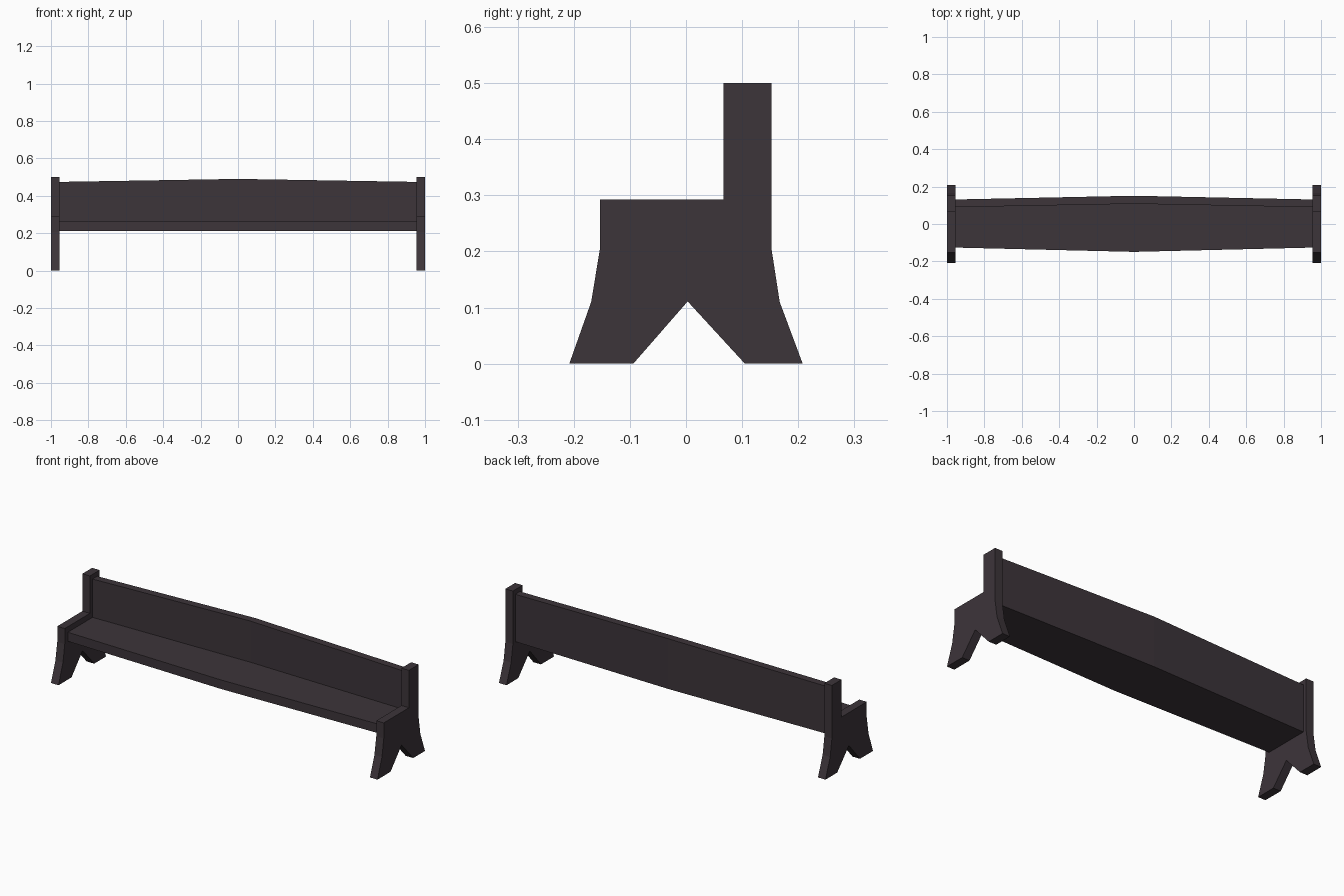
import bpy

if "Cube" in bpy.data.objects:
    bpy.data.objects.remove(bpy.data.objects["Cube"])

# One dark wood colour for the whole bench
wood = bpy.data.materials.new("dark wood")
wood.diffuse_color = (0.046, 0.035, 0.042, 1)
wood.use_nodes = True
wood.node_tree.nodes["Principled BSDF"].inputs["Base Color"].default_value = wood.diffuse_color


def loft(name, sections):
    """Solid through matching (x, [(y, z), ...]) sections with capped ends."""
    n = len(sections[0][1])
    verts = [(x, y, z) for x, profile in sections for y, z in profile]
    faces = [tuple(reversed(range(n))),
             tuple(range(len(verts) - n, len(verts)))]
    for s in range(len(sections) - 1):
        for i in range(n):
            j = (i + 1) % n
            faces.append((s * n + i, s * n + j, (s + 1) * n + j, (s + 1) * n + i))
    mesh = bpy.data.meshes.new(name)
    mesh.from_pydata(verts, [], faces)
    mesh.materials.append(wood)
    obj = bpy.data.objects.new(name, mesh)
    bpy.context.collection.objects.link(obj)
    return obj


# End panels: splayed feet, seat-height arm and back post
panel = [(-0.208, 0), (-0.094, 0), (0.003, 0.111), (0.105, 0), (0.208, 0),
         (0.167, 0.11), (0.152, 0.207), (0.152, 0.5), (0.067, 0.5),
         (0.067, 0.293), (-0.153, 0.293), (-0.153, 0.207), (-0.169, 0.11)]
loft("left_end_panel", [(-1, panel), (-0.954, panel)])
loft("right_end_panel", [(0.954, panel), (1, panel)])


# Seat and backrest: L-shaped section that swells towards the middle
def seat_section(front, inner, back, top):
    return [(front, 0.212), (back, 0.212), (back, top),
            (inner, top), (inner, 0.262), (front, 0.262)]


end = seat_section(-0.126, 0.09, 0.131, 0.474)
middle = seat_section(-0.149, 0.108, 0.151, 0.49)
loft("seat_and_backrest", [(-0.956, end), (0, middle), (0.956, end)])
